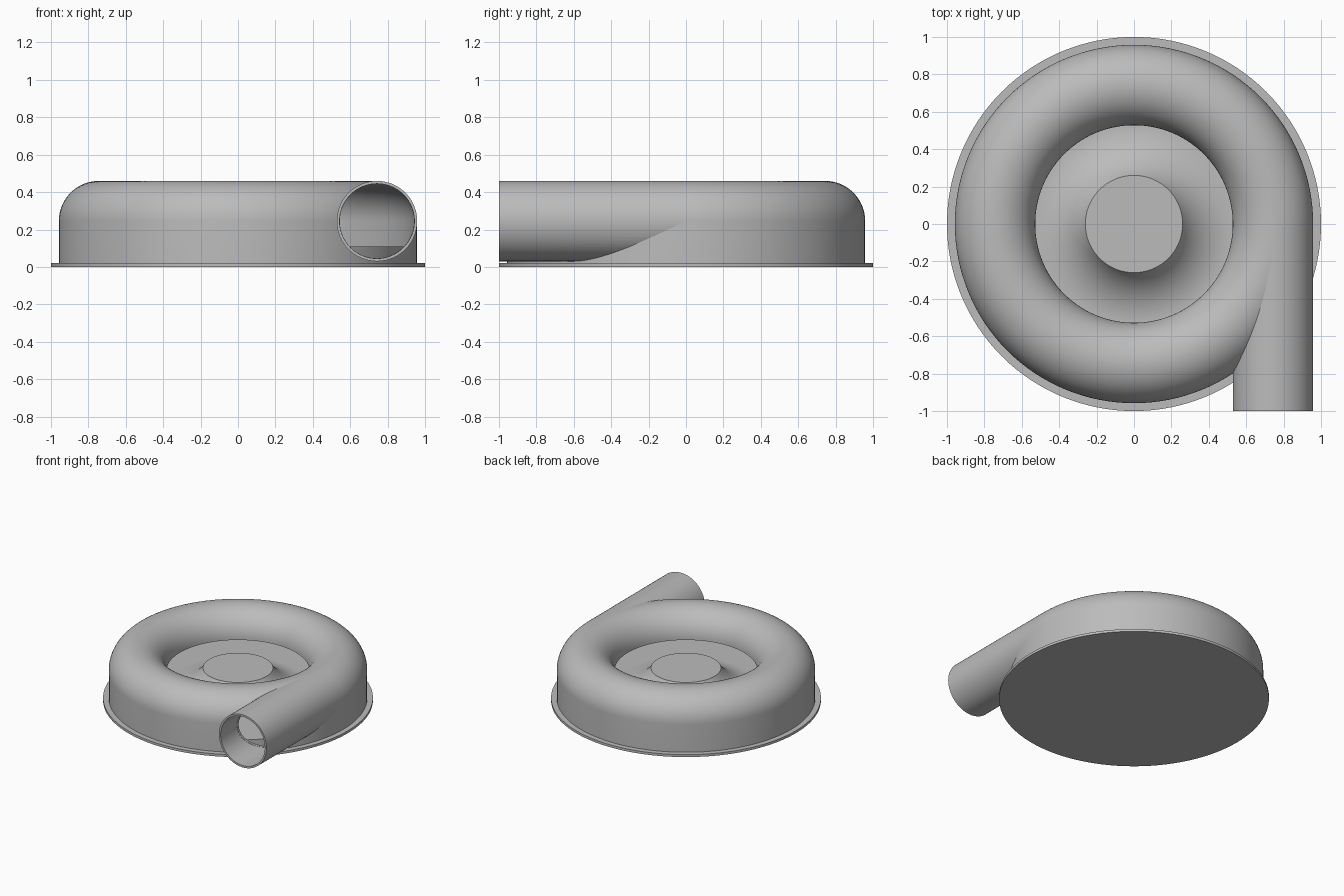
import bpy, bmesh, math
from mathutils import Matrix, Vector

cube = bpy.data.objects.get("Cube")
if cube:
    bpy.data.objects.remove(cube, do_unlink=True)

SEG = 128
RING, MID_Z = 0.743, 0.245      # scroll centre line
R_OUT, R_IN = 0.215, 0.2        # duct radii

gray = bpy.data.materials.new("plain_gray")
gray.use_nodes = True
gray.diffuse_color = (0.5, 0.5, 0.5, 1)
gray.node_tree.nodes["Principled BSDF"].inputs["Base Color"].default_value = gray.diffuse_color


def arc(cx, cz, r, a0, a1, n=24):
    angles = [math.radians(a0 + (a1 - a0) * i / n) for i in range(n + 1)]
    return [(cx + r * math.cos(a), cz + r * math.sin(a)) for a in angles]


def revolve(name, profile, matrix=Matrix(), steps=SEG):
    """Spin a closed (radius, height) profile around the z axis."""
    bm = bmesh.new()
    verts = [bm.verts.new((r, 0, z)) for r, z in profile]
    edges = [bm.edges.new((verts[i], verts[(i + 1) % len(verts)])) for i in range(len(verts))]
    bmesh.ops.spin(bm, geom=verts + edges, cent=(0, 0, 0), axis=(0, 0, 1),
                   angle=math.tau, steps=steps, use_duplicate=False)
    bmesh.ops.remove_doubles(bm, verts=bm.verts, dist=1e-5)
    # Drop the degenerate faces left by the edge on the axis
    bmesh.ops.dissolve_degenerate(bm, edges=bm.edges, dist=1e-6)
    loose = [e for e in bm.edges if not e.link_faces]
    bmesh.ops.delete(bm, geom=loose, context="EDGES")
    bmesh.ops.recalc_face_normals(bm, faces=bm.faces)
    bm.transform(matrix)
    mesh = bpy.data.meshes.new(name)
    bm.to_mesh(mesh)
    bm.free()
    obj = bpy.data.objects.new(name, mesh)
    bpy.context.collection.objects.link(obj)
    mesh.materials.append(gray)
    return obj


def activate(obj):
    bpy.ops.object.select_all(action="DESELECT")
    obj.select_set(True)
    bpy.context.view_layer.objects.active = obj


def cut(obj, cutter):
    activate(obj)
    mod = obj.modifiers.new("cut", "BOOLEAN")
    mod.operation, mod.solver, mod.object = "DIFFERENCE", "EXACT", cutter
    bpy.ops.object.modifier_apply(modifier=mod.name)
    bpy.data.objects.remove(cutter, do_unlink=True)


# Flanged base disc
base = revolve("base_disc", [(0, 0), (1, 0), (1, 0.02), (0, 0.02)])

# Raised floor flaring up into the central hub
flare = arc(0.53, 0.425, 0.315, 211, 270)
floor = revolve("hub_floor", [(0, 0.015), (0.935, 0.015), (0.935, 0.11)]
                + flare[::-1] + [(0.26, 0.265), (0, 0.265)])

# Scroll housing: straight outer wall and rounded roof ending at the inlet lip
outer = [(RING + R_OUT, 0.015)] + arc(RING, MID_Z, R_OUT, 0, 180, 32)
inner = [(RING + R_IN, 0.015)] + arc(RING, MID_Z, R_IN, 0, 180, 32)
housing = revolve("scroll_housing", outer + inner[::-1])

# Tangential outlet pipe along y
def along_y(y):
    return Matrix.Translation((RING, y, MID_Z)) @ Matrix.Rotation(math.pi / 2, 4, "X")

pipe = revolve("outlet_pipe", [(R_IN, 0), (R_OUT, 0), (R_OUT, 1), (R_IN, 1)], along_y(0), 64)

# Open the housing into the pipe and clear the pipe from the cavity
bore = revolve("bore_cutter", [(0, 0), (R_IN - 0.001, 0), (R_IN - 0.001, 1.1), (0, 1.1)],
               along_y(-0.02), 64)
cavity = revolve("cavity_cutter", [(0, 0.01), (RING + R_IN, 0.01)] + inner[1:] + [(0, MID_Z)])
cut(housing, bore)
cut(pipe, cavity)

for obj in (base, floor, housing, pipe):
    activate(obj)
    bpy.ops.object.shade_smooth_by_angle(angle=math.radians(30))
